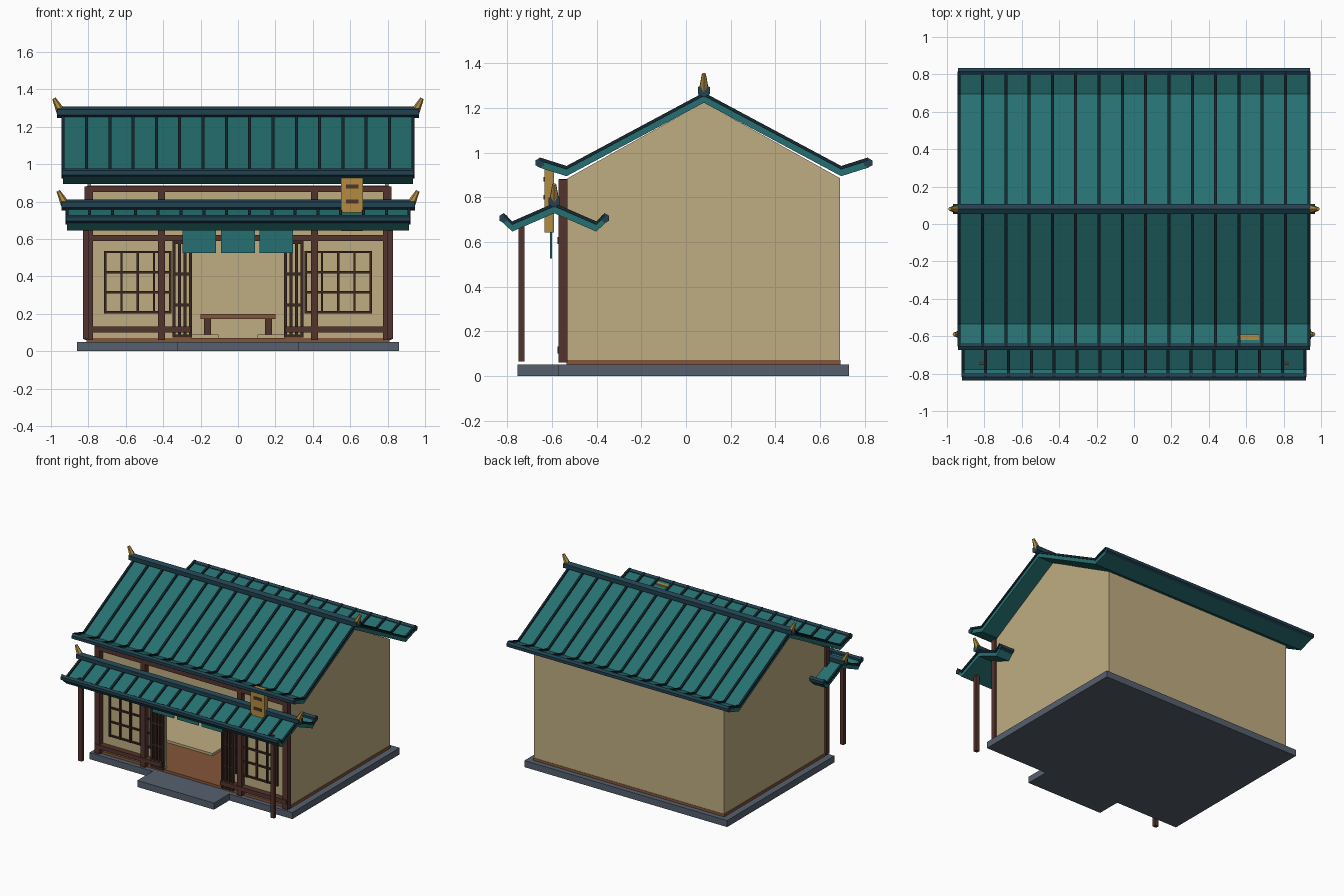
import bpy, bmesh, math
from mathutils import Vector

cube = bpy.data.objects.get("Cube")
if cube:
    bpy.data.objects.remove(cube, do_unlink=True)


def material(name, *rgb):
    lin = [((c / 255 + 0.055) / 1.055) ** 2.4 for c in rgb] + [1]
    m = bpy.data.materials.new(name)
    m.use_nodes = True
    m.diffuse_color = lin
    node = next(n for n in m.node_tree.nodes if n.type == 'BSDF_PRINCIPLED')
    node.inputs["Base Color"].default_value = lin
    return m


PLASTER = material("tan plaster", 192, 174, 130)
TEAL = material("teal roof", 38, 112, 113)
NAVY = material("ridge navy", 33, 65, 80)
RIB = material("dark rib", 20, 40, 48)
TIMBER = material("dark timber", 84, 51, 45)
LATTICE = material("lattice brown", 58, 39, 32)
WOOD = material("floor wood", 132, 86, 58)
STONE = material("stone grey", 86, 96, 110)
GOLD = material("gold", 178, 140, 64)


def finish(name, bm, mat):
    bmesh.ops.recalc_face_normals(bm, faces=bm.faces)
    mesh = bpy.data.meshes.new(name)
    bm.to_mesh(mesh)
    bm.free()
    mesh.materials.append(mat)
    ob = bpy.data.objects.new(name, mesh)
    bpy.context.collection.objects.link(ob)
    return ob


def add_prism(bm, loop, x0, x1):
    """Extrude a (y, z) loop along x."""
    a, b = [[bm.verts.new((x, y, z)) for y, z in loop] for x in (x0, x1)]
    bm.faces.new(a)
    bm.faces.new(b[::-1])
    for i in range(len(loop)):
        j = (i + 1) % len(loop)
        bm.faces.new((a[i], a[j], b[j], b[i]))


def add_box(bm, x0, x1, y0, y1, z0, z1):
    add_prism(bm, [(y0, z0), (y1, z0), (y1, z1), (y0, z1)], min(x0, x1), max(x0, x1))


def boxes(name, mat, *specs, mirror=False):
    bm = bmesh.new()
    for x0, x1, *rest in specs:
        add_box(bm, x0, x1, *rest)
        if mirror:
            add_box(bm, -x0, -x1, *rest)
    return finish(name, bm, mat)


def add_strip(bm, path, low, high, x0, x1):
    """Band following a (y, z) path between two vertical offsets."""
    rows = [[bm.verts.new((x, y, z + o)) for x, o in
             ((x0, low), (x1, low), (x1, high), (x0, high))] for y, z in path]
    for r, s in zip(rows, rows[1:]):
        for i in range(4):
            j = (i + 1) % 4
            bm.faces.new((r[i], r[j], s[j], s[i]))
    bm.faces.new(rows[0])
    bm.faces.new(rows[-1][::-1])


def add_bar(bm, half, y, z, r):
    ring = [math.radians(60 * i + 30) for i in range(6)]
    add_prism(bm, [(y + r * math.cos(a), z + r * math.sin(a)) for a in ring], -half, half)


def roof(prefix, ridge_y, ridge_z, valley, eave, half, ridge_half, ridge_r, eave_r):
    """Gabled roof with upturned eaves; valley and eave are (run, z)."""
    path = [(ridge_y - eave[0], eave[1]), (ridge_y - valley[0], valley[1]),
            (ridge_y, ridge_z),
            (ridge_y + valley[0], valley[1]), (ridge_y + eave[0], eave[1])]
    bm = bmesh.new()
    add_strip(bm, path, -0.034, 0, -half, half)
    finish(prefix + "_roof_shell", bm, TEAL)
    # raised ribs
    bm = bmesh.new()
    for i in range(16):
        x = half * (2 * i / 15 - 1)
        add_strip(bm, path, -0.004, 0.012, x - 0.008, x + 0.008)
    finish(prefix + "_roof_ribs", bm, RIB)
    # ridge and eave bars
    bm = bmesh.new()
    add_bar(bm, ridge_half, ridge_y, ridge_z + 0.02, ridge_r)
    for s in (-1, 1):
        add_bar(bm, half + 0.005, ridge_y + s * eave[0], eave[1] - 0.012, eave_r)
    finish(prefix + "_ridge_and_eave_bars", bm, NAVY)
    # tapered finials leaning outward
    for s, side in ((1, "left"), (-1, "right")):
        base = Vector((s * (ridge_half - 0.02), ridge_y, ridge_z + 0.025))
        lean = Vector((s * 0.036, 0, 0.07))
        bm = bmesh.new()
        bmesh.ops.create_cone(bm, cap_ends=True, segments=6, radius1=0.024,
                              radius2=0.01, depth=lean.length)
        ob = finish(f"{prefix}_finial_{side}", bm, GOLD)
        ob.rotation_euler = lean.to_track_quat('Z', 'Y').to_euler()
        ob.location = base + lean / 2


# Foundation, step and floor
boxes("foundation", STONE, (-0.86, 0.86, -0.57, 0.73, 0, 0.05))
boxes("entry_step", STONE, (-0.325, 0.325, -0.755, -0.57, 0, 0.05))
boxes("floor", WOOD, (-0.81, 0.81, -0.535, 0.692, 0.05, 0.07))

# Walls
gable = [(-0.53, 0.07), (0.69, 0.07), (0.69, 0.885), (0.08, 1.225), (-0.53, 0.885)]
bm = bmesh.new()
for x in (-0.805, 0.785):
    add_prism(bm, gable, x, x + 0.02)
finish("gable_walls", bm, PLASTER)
boxes("back_wall", PLASTER, (-0.785, 0.785, 0.67, 0.69, 0.07, 0.885))
boxes("front_wall_panels", PLASTER, (0.25, 0.785, -0.53, -0.5, 0.07, 0.6), mirror=True)
boxes("front_wall_upper", PLASTER, (-0.785, 0.785, -0.53, -0.5, 0.6, 0.885))

# Timber frame
boxes("wall_posts", TIMBER, (0.775, 0.82, -0.57, -0.53, 0.06, 0.88),
      (0.39, 0.428, -0.57, -0.53, 0.06, 0.88), mirror=True)
boxes("cross_beams", TIMBER, (-0.81, 0.81, -0.568, -0.53, 0.85, 0.882),
      (-0.81, 0.81, -0.575, -0.53, 0.59, 0.622))
boxes("lower_rails", TIMBER, (0.25, 0.81, -0.575, -0.53, 0.1, 0.132), mirror=True)
boxes("porch_posts", TIMBER, (0.8, 0.83, -0.75, -0.723, 0.065, 0.7), mirror=True)


def lattice(name, x0, x1, z0, z1, columns, rows, y, t):
    bm = bmesh.new()
    for s in (-1, 1):
        for i in range(columns):
            x = s * (x0 + (x1 - x0) * i / (columns - 1))
            add_box(bm, x - t, x + t, y, y + 0.02, z0 - t, z1 + t)
        for i in range(rows):
            z = z0 + (z1 - z0) * i / (rows - 1)
            add_box(bm, s * x0, s * x1, y + 0.003, y + 0.017, z - t, z + t)
    finish(name, bm, LATTICE)


lattice("window_lattices", 0.362, 0.71, 0.208, 0.53, 5, 4, -0.545, 0.006)
lattice("door_lattices", 0.254, 0.342, 0.08, 0.58, 4, 4, -0.56, 0.008)

# Interior
boxes("floor_mats", PLASTER, (0.105, 0.75, -0.16, 0.64, 0.07, 0.088), mirror=True)
boxes("table_top", WOOD, (-0.2, 0.2, 0.08, 0.34, 0.172, 0.198))
boxes("table_legs", TIMBER, (0.145, 0.182, 0.1, 0.135, 0.088, 0.172),
      (0.145, 0.182, 0.285, 0.32, 0.088, 0.172), mirror=True)

# Roofs
roof("main", 0.08, 1.257, (0.615, 0.928), (0.735, 0.966), 0.935, 0.968, 0.031, 0.022)
roof("porch", -0.59, 0.762, (0.188, 0.68), (0.228, 0.718), 0.915, 0.945, 0.029, 0.021)

# Door curtains
boxes("door_curtains", TEAL, *[(x - 0.09, x + 0.09, -0.609, -0.601, 0.525, 0.735)
                               for x in (-0.208, 0, 0.205)])

# Hanging sign
boxes("sign_board", GOLD, (0.552, 0.668, -0.634, -0.592, 0.643, 0.955))
boxes("sign_marks", TIMBER, *[(0.577, 0.643, -0.639, -0.633, z - 0.01, z + 0.01)
                              for z in (0.8, 0.88)])
